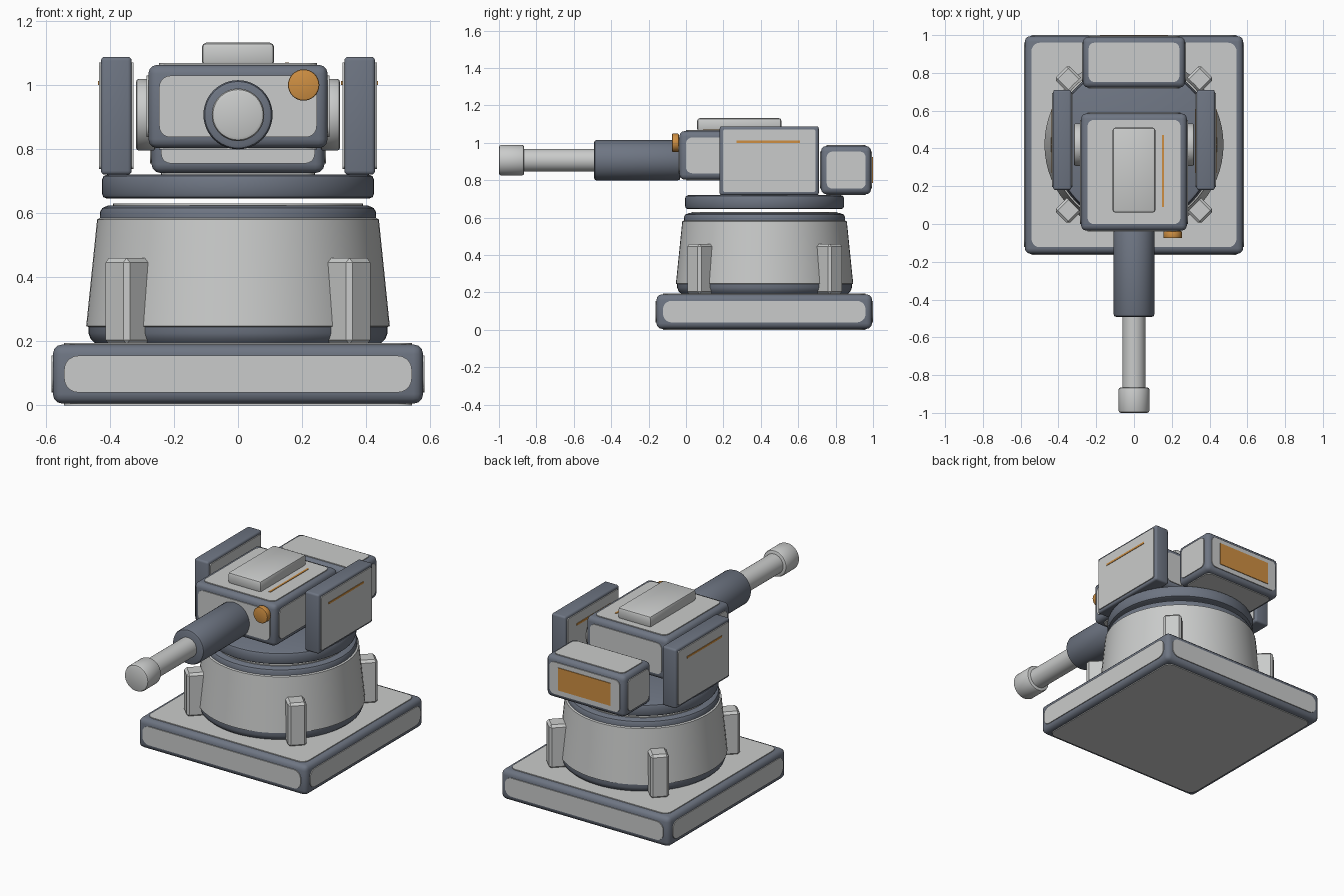
import bpy, bmesh, math
from mathutils import Matrix, Vector

if "Cube" in bpy.data.objects:
    bpy.data.objects.remove(bpy.data.objects["Cube"])


def material(name, rgb):
    m = bpy.data.materials.new(name)
    m.diffuse_color = (*rgb, 1)
    m.use_nodes = True
    m.node_tree.nodes["Principled BSDF"].inputs["Base Color"].default_value = m.diffuse_color
    return m


LIGHT = material("light grey", (0.59, 0.60, 0.595))
DARK = material("slate grey", (0.155, 0.178, 0.225))
ORANGE = material("orange", (0.62, 0.275, 0.055))
CY = 0.42      # turret axis
GUN_Z = 0.907  # barrel axis height


def finish(bm, name, mat):
    bmesh.ops.recalc_face_normals(bm, faces=bm.faces)
    me = bpy.data.meshes.new(name)
    bm.to_mesh(me)
    bm.free()
    me.materials.append(mat)
    ob = bpy.data.objects.new(name, me)
    bpy.context.collection.objects.link(ob)
    bpy.ops.object.select_all(action='DESELECT')
    ob.select_set(True)
    bpy.context.view_layer.objects.active = ob
    bpy.ops.object.shade_smooth_by_angle(angle=math.radians(35))
    return ob


def box(name, lo, hi, mat, bevel=0.0, segments=3, axis=None, spin=None):
    """Box between corners; axis limits the bevel to edges along it."""
    lo, hi = Vector(lo), Vector(hi)
    bm = bmesh.new()
    bmesh.ops.create_cube(bm, size=1)
    for v in bm.verts:
        v.co = Vector([c * s for c, s in zip(v.co, hi - lo)]) + (lo + hi) / 2
    if bevel:
        edges = [e for e in bm.edges if axis is None or
                 abs(e.verts[0].co[axis] - e.verts[1].co[axis]) > 1e-5]
        bmesh.ops.bevel(bm, geom=edges, offset=bevel, segments=segments,
                        profile=0.5, affect='EDGES')
    if spin:
        bm.transform(spin)
    return finish(bm, name, mat)


def panelled_box(name, lo, hi, bevel, inset, radius, sides, thick=0.005):
    """Dark rounded frame with a light rounded panel on each listed side."""
    box(name, lo, hi, DARK, bevel)
    for axis, end in sides:
        a = [c + inset for c in lo]
        b = [c - inset for c in hi]
        face = hi[axis] if end > 0 else lo[axis]
        a[axis], b[axis] = sorted((face - end * 0.003, face + end * thick))
        box(f"{name}_panel_{'xyz'[axis]}{'+' if end > 0 else '-'}",
            a, b, LIGHT, radius, 5, axis)


def lathe(name, profile, mat, origin, axis='Z', steps=64):
    """Spin (radius, height) points about an axis, capping both ends."""
    turn = {'Z': Matrix(), 'X': Matrix.Rotation(math.pi / 2, 4, 'Y'),
            'Y': Matrix.Rotation(-math.pi / 2, 4, 'X')}[axis]
    bm = bmesh.new()
    rings = []
    for r, h in profile:
        rings.append([bm.verts.new((r * math.cos(2 * math.pi * i / steps),
                                    r * math.sin(2 * math.pi * i / steps), h))
                      for i in range(steps)])
    for p, q in zip(rings, rings[1:]):
        for i in range(steps):
            j = (i + 1) % steps
            bm.faces.new((p[i], p[j], q[j], q[i]))
    bm.faces.new(rings[0])
    bm.faces.new(rings[-1])
    bm.transform(Matrix.Translation(origin) @ turn)
    return finish(bm, name, mat)


def drum(name, r, h0, h1, mat, origin, axis='Z', b=0.012, steps=64):
    """Cylinder with chamfered rims."""
    k = b * 0.3
    return lathe(name, [(r - b, h0), (r - k, h0 + k), (r, h0 + b),
                        (r, h1 - b), (r - k, h1 - k), (r - b, h1)],
                 mat, origin, axis, steps)


ALL = [(a, s) for a in range(3) for s in (-1, 1)]

# Square base
panelled_box("base", (-0.578, CY - 0.578, 0.005), (0.578, CY + 0.575, 0.19),
             0.03, 0.035, 0.045, ALL)

# Tapered pedestal with dark rims and a thin cap
axis_foot = (0, CY, 0)
lathe("pedestal_lower_rim", [(0.445, 0.193), (0.46, 0.207), (0.467, 0.225),
                             (0.467, 0.25)], DARK, axis_foot)
lathe("pedestal", [(0.462, 0.243), (0.474, 0.247), (0.44, 0.58),
                   (0.432, 0.584)], LIGHT, axis_foot)
lathe("pedestal_upper_rim", [(0.43, 0.575), (0.431, 0.603), (0.424, 0.616),
                             (0.405, 0.624)], DARK, axis_foot)
lathe("pedestal_cap", [(0.39, 0.62), (0.39, 0.63)], LIGHT, axis_foot)

# Four diagonal buttresses
for i in range(4):
    spin = (Matrix.Translation((0, CY, 0)) @
            Matrix.Rotation(math.radians(45 + 90 * i), 4, 'Z'))
    box(f"buttress_{i + 1}", (0.40, -0.053, 0.19), (0.545, 0.053, 0.46),
        LIGHT, 0.014, 1, spin=spin)

# Rotating table
drum("turntable", 0.425, 0.645, 0.72, DARK, axis_foot, b=0.016)

# Side plates, trunnions and plate stripes
for s, side in ((-1, "left"), (1, "right")):
    xs = sorted((s * 0.332, s * 0.428))
    panelled_box(f"{side}_plate", (xs[0], 0.18, 0.72), (xs[1], 0.71, 1.088),
                 0.012, 0.017, 0.012, [(0, -1), (0, 1)], 0.006)
    drum(f"{side}_trunnion", 0.112, -0.03, 0.03, LIGHT,
         (s * 0.288, CY, GUN_Z), 'X', 0.008, 48)
    xs = sorted((s * 0.431, s * 0.437))
    box(f"{side}_outer_stripe", (xs[0], 0.27, 1.0), (xs[1], 0.61, 1.012), ORANGE)
box("right_inner_stripe", (0.322, 0.27, 1.0), (0.328, 0.61, 1.012), ORANGE)

# Gun housing with roof hatch, roof stripe and front lens
panelled_box("gun_housing", (-0.28, -0.035, 0.803), (0.28, 0.585, 1.063),
             0.028, 0.034, 0.035, ALL)
box("roof_hatch", (-0.113, 0.06, 1.06), (0.113, 0.51, 1.132), LIGHT, 0.014, 2)
box("roof_stripe", (0.147, 0.09, 1.065), (0.159, 0.47, 1.071), ORANGE)
drum("lens", 0.049, -0.075, -0.038, ORANGE, (0.205, 0, 1.0), 'Y', 0.005, 32)

# Barrel sleeve, barrel and muzzle
gun = (0, 0, GUN_Z)
drum("barrel_sleeve", 0.108, -0.492, -0.03, DARK, gun, 'Y', 0.014, 48)
lathe("barrel", [(0.061, -0.88), (0.061, -0.48)], LIGHT, gun, 'Y', 48)
drum("muzzle", 0.082, -1.0, -0.865, LIGHT, gun, 'Y', 0.012, 48)

# Rear ammunition box with a glowing back plate
panelled_box("rear_box", (-0.27, 0.722, 0.725), (0.27, 0.99, 0.983),
             0.028, 0.03, 0.03, ALL)
box("rear_plate", (-0.18, 0.993, 0.785), (0.18, 0.999, 0.925), ORANGE)
